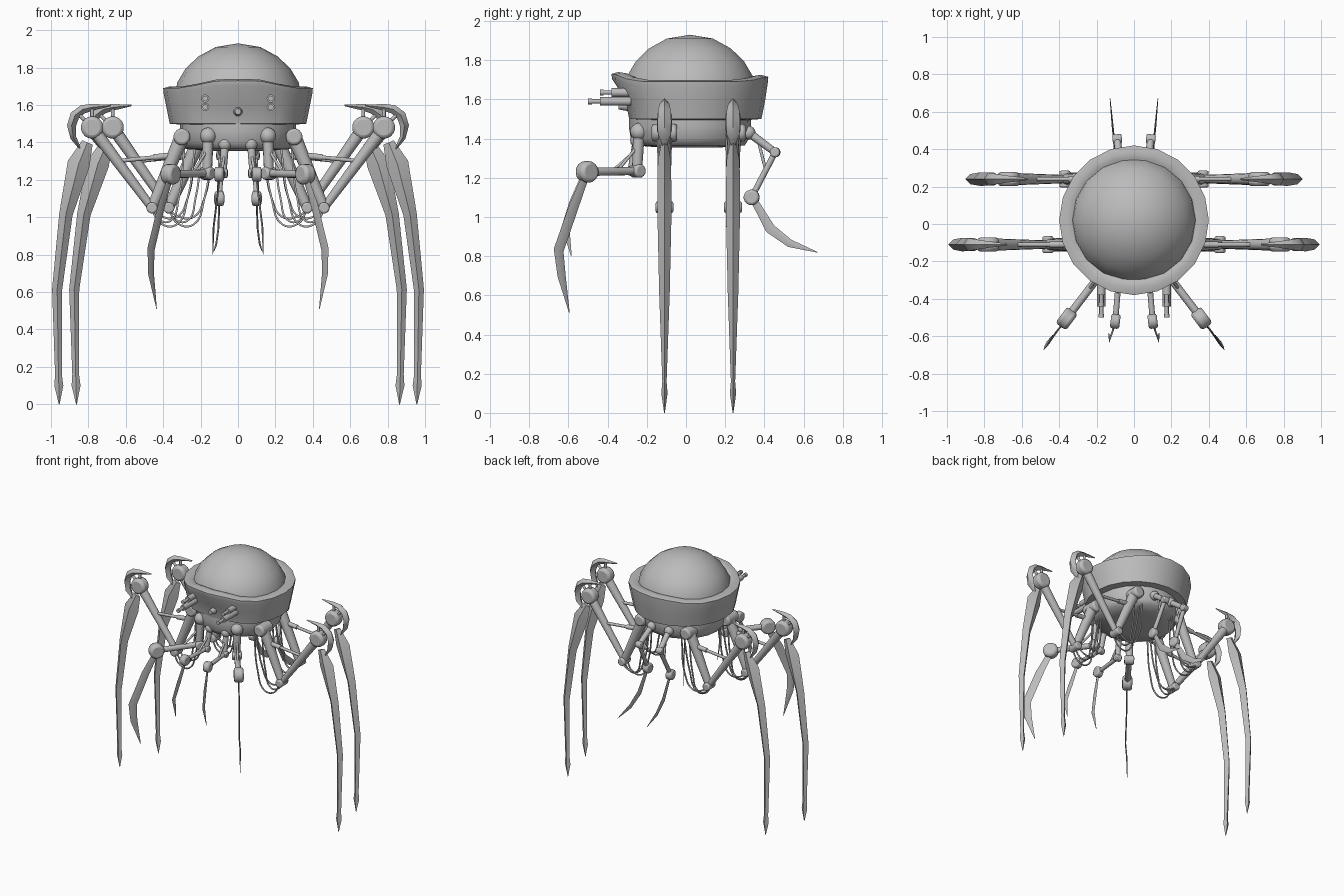
import bpy, bmesh, math
from mathutils import Vector, Matrix

cube = bpy.data.objects.get("Cube")
if cube:
    bpy.data.objects.remove(cube, do_unlink=True)

grey = bpy.data.materials.new("plain_grey")
grey.use_nodes = True
grey.diffuse_color = (0.5, 0.5, 0.5, 1)
grey.node_tree.nodes["Principled BSDF"].inputs["Base Color"].default_value = (0.5, 0.5, 0.5, 1)


def finish(name, bm, angle=40):
    bmesh.ops.recalc_face_normals(bm, faces=bm.faces)
    mesh = bpy.data.meshes.new(name)
    bm.to_mesh(mesh)
    bm.free()
    mesh.materials.append(grey)
    ob = bpy.data.objects.new(name, mesh)
    bpy.context.collection.objects.link(ob)
    bpy.ops.object.select_all(action='DESELECT')
    ob.select_set(True)
    bpy.context.view_layer.objects.active = ob
    bpy.ops.object.shade_smooth_by_angle(angle=math.radians(angle))
    return ob


def rod(name, p, q, r1, r2=None, sides=12):
    """Tapered cylinder between two points."""
    p, q = Vector(p), Vector(q)
    bm = bmesh.new()
    turn = (q - p).to_track_quat('Z', 'Y').to_matrix().to_4x4()
    bmesh.ops.create_cone(bm, cap_ends=True, segments=sides, radius1=r1,
                          radius2=r1 if r2 is None else r2, depth=(q - p).length,
                          matrix=Matrix.Translation((p + q) / 2) @ turn)
    return finish(name, bm)


def joint(name, centre, axis, r, length):
    """Hinge drum with rounded rims."""
    half = Vector(axis).normalized() * length / 2
    c = Vector(centre)
    ob = rod(name, c - half, c + half, r, sides=18)
    bevel = ob.modifiers.new("rounded_rim", 'BEVEL')
    bevel.width, bevel.segments = r * 0.3, 2


def ball(name, centre, r):
    bm = bmesh.new()
    bmesh.ops.create_uvsphere(bm, u_segments=14, v_segments=8, radius=r,
                              matrix=Matrix.Translation(centre))
    finish(name, bm)


def blade(name, stations, normal):
    """Diamond section swept through (point, half width, half thickness)."""
    n = Vector(normal).normalized()
    pts = [Vector(s[0]) for s in stations]
    bm = bmesh.new()
    rings = []
    for i, (_, w, t) in enumerate(stations):
        tangent = pts[min(i + 1, len(pts) - 1)] - pts[max(i - 1, 0)]
        b = tangent.cross(n).normalized()
        rings.append([bm.verts.new(pts[i] + o) for o in (b * w, n * t, -b * w, -n * t)])
    for a, c in zip(rings, rings[1:]):
        for i in range(4):
            j = (i + 1) % 4
            bm.faces.new((a[i], a[j], c[j], c[i]))
    bm.faces.new(rings[0])
    bm.faces.new(rings[-1])
    finish(name, bm, 50)


def cable(name, points, r=0.006):
    curve = bpy.data.curves.new(name, 'CURVE')
    curve.dimensions = '3D'
    curve.bevel_depth, curve.bevel_resolution, curve.resolution_u = r, 1, 5
    spline = curve.splines.new('BEZIER')
    spline.bezier_points.add(len(points) - 1)
    for bp, p in zip(spline.bezier_points, points):
        bp.co = p
        bp.handle_left_type = bp.handle_right_type = 'AUTO'
    curve.materials.append(grey)
    bpy.context.collection.objects.link(bpy.data.objects.new(name, curve))


def lathe(name, profile, sides, angle=40, shape=None):
    """Revolve (radius, height) points about the body axis."""
    bm = bmesh.new()
    vs = [bm.verts.new((r, 0, z)) for r, z in profile]
    es = [bm.edges.new(e) for e in zip(vs, vs[1:])]
    bmesh.ops.spin(bm, geom=vs + es, cent=(0, 0, 0), axis=(0, 0, 1),
                   angle=math.tau, steps=sides)
    bmesh.ops.remove_doubles(bm, verts=bm.verts, dist=0.0005)
    for v in bm.verts:
        if shape:
            shape(v)
        v.co.y += BODY_Y
    finish(name, bm, angle)


# Body: dome, thick collar with raised brow, and lower hull
BODY_Y = 0.02


def shape_collar(v):
    facing = v.co.y / max(v.co.xy.length, 0.01)
    rise = min(1, max(0, (abs(facing) - 0.72) / 0.25))
    if v.co.z > 1.66:
        v.co.z += (0.04 if facing < 0 else 0.025) * rise
    elif facing < 0:
        v.co.y += 0.055 * rise


lathe("dome", [(0.335, 1.66), (0.325, 1.72), (0.28, 1.795), (0.212, 1.86),
               (0.12, 1.91), (0, 1.93)], 18, 60)
lathe("collar", [(0.29, 1.675), (0.335, 1.695), (0.365, 1.70), (0.40, 1.69), (0.398, 1.665),
                 (0.385, 1.60), (0.365, 1.50), (0.30, 1.495)], 20, 60, shape_collar)
lathe("lower_hull", [(0.31, 1.51), (0.312, 1.46), (0.302, 1.40), (0.28, 1.365),
                     (0.16, 1.355), (0, 1.355)], 20, 60)

# Front stud
rod("front_stud", (0, -0.28, 1.565), (0, -0.345, 1.565), 0.028, 0.016)

for side, s in (("left", 1), ("right", -1)):
    def P(x, y, z):
        return Vector((s * x, y, z))

    # Twin guns beneath the brow
    for tag, z, tip in (("upper", 1.635, -0.44), ("lower", 1.59, -0.50)):
        rod(f"{side}_{tag}_gun_body", P(0.175, -0.28, z), P(0.175, tip + 0.06, z), 0.022)
        rod(f"{side}_{tag}_gun_barrel", P(0.175, tip + 0.07, z), P(0.175, tip, z), 0.011)
        rod(f"{side}_{tag}_gun_muzzle", P(0.175, tip + 0.02, z), P(0.175, tip, z), 0.015)

    # Four tall walking legs
    for tag, y, hx, ex, kx, reach in (("front", -0.11, 0.30, 0.46, 0.78, 1.0),
                                      ("rear", 0.24, 0.20, 0.37, 0.67, 1.1)):
        n = f"{side}_{tag}_leg"
        hip, elbow, knee = P(hx, y, 1.43), P(ex, y, 1.05), P(kx, y, 1.48)
        joint(n + "_hip", hip, (0, 1, 0), 0.045, 0.13)
        joint(n + "_elbow", elbow, (0, 1, 0), 0.03, 0.09)
        joint(n + "_knee", knee, (0, 1, 0), 0.06, 0.075)
        rod(n + "_upper_arm", hip, elbow, 0.04, 0.028)
        rod(n + "_forearm", elbow, knee, 0.022, 0.034)
        rod(n + "_piston", P(hx + 0.05, y, 1.33), P(kx - 0.13, y, 1.30), 0.011)
        rod(n + "_piston_sleeve", P(hx + 0.05, y, 1.33), P(hx + 0.15, y, 1.32), 0.017)
        shin = [(0.025, 1.40, 0.03, 0.012), (0.072, 1.285, 0.06, 0.034), (0.14, 1.016, 0.036, 0.036),
                (0.187, 0.615, 0.027, 0.027), (0.18, 0.16, 0.018, 0.011),
                (0.178, 0.10, 0.024, 0.016), (0.176, 0.0, 0.002, 0.002)]
        blade(n + "_shin", [(P(kx + o * reach, y, z), w, t) for o, z, w, t in shin], (0, 1, 0))
        horn = [(0.06, -0.12, 0.004, 0.008), (0.1, -0.055, 0.016, 0.034), (0.11, 0.01, 0.024, 0.035),
                (0.092, 0.065, 0.026, 0.032), (0.05, 0.097, 0.024, 0.025), (0.0, 0.108, 0.018, 0.018),
                (-0.1, 0.118, 0.004, 0.005)]
        blade(n + "_knee_horn", [(P(kx + o, y, 1.48 + z), w, t) for o, z, w, t in horn], (0, 1, 0))
        for o, z in ((0.08, 0.08), (0.0, 0.1)):
            rod(n + "_horn_mount", knee, P(kx + o, y, 1.48 + z), 0.01)
        # Hanging cables
        for dy, drop, span in ((-0.03, 0.0, 1.0), (0.03, 0.04, 1.0), (0.0, 0.02, 0.75)):
            cable(n + "_cable", [P(ex, y + dy, 1.04), P(ex - 0.05 * span, y + dy, 0.965 + drop),
                                 P(ex - 0.13 * span, y + dy, 0.96 + drop),
                                 P(ex - 0.19 * span, y + dy, 1.10),
                                 P(ex - 0.23 * span, y + dy / 2, 1.37)])

    # Smaller clawed arms: hip, elbow, wrist, hinge axis, sizes, then claw
    arms = [
        ("outer_front", (0.16, -0.24, 1.435), (0.165, -0.25, 1.235), (0.36, -0.505, 1.23),
         (0.8, 0.6), 0.045, 0.03, 0.055, 0.07,
         [(0.365, -0.515, 1.20, 0.022), (0.41, -0.57, 1.06, 0.03), (0.465, -0.65, 0.83, 0.032),
          (0.465, -0.635, 0.70, 0.026), (0.435, -0.595, 0.51, 0.002)]),
        ("inner_front", (0.07, -0.25, 1.39), (0.08, -0.28, 1.235), (0.10, -0.52, 1.23),
         (1, 0.12), 0.035, 0.022, 0.04, 0.05,
         [(0.10, -0.525, 1.20, 0.015), (0.115, -0.575, 1.07, 0.022), (0.13, -0.615, 0.95, 0.02),
          (0.135, -0.585, 0.80, 0.002)]),
        ("rear", (0.075, 0.32, 1.43), (0.09, 0.455, 1.33), (0.10, 0.335, 1.10),
         (1, -0.1), 0.035, 0.022, 0.04, 0.05,
         [(0.10, 0.35, 1.08, 0.018), (0.105, 0.43, 0.94, 0.026), (0.115, 0.53, 0.865, 0.02),
          (0.128, 0.67, 0.82, 0.002)])]
    for tag, hip, elbow, wrist, axis, hip_r, arm_r, wrist_r, width, claw in arms:
        n = f"{side}_{tag}_arm"
        ax = Vector((axis[0], s * axis[1], 0))
        h, e, w = P(*hip), P(*elbow), P(*wrist)
        ball(n + "_hip", h, hip_r)
        joint(n + "_elbow", e, ax, arm_r * 1.15, width)
        joint(n + "_wrist", w, ax, wrist_r, width)
        rod(n + "_upper", h, e, arm_r, arm_r * 0.85)
        rod(n + "_lower", e, w, arm_r * 0.7)
        rod(n + "_strut", h.lerp(e, 0.35), e.lerp(w, 0.4), 0.008)
        blade(n + "_claw", [(P(x, y, z), cw, min(0.005, cw)) for x, y, z, cw in claw], ax)
